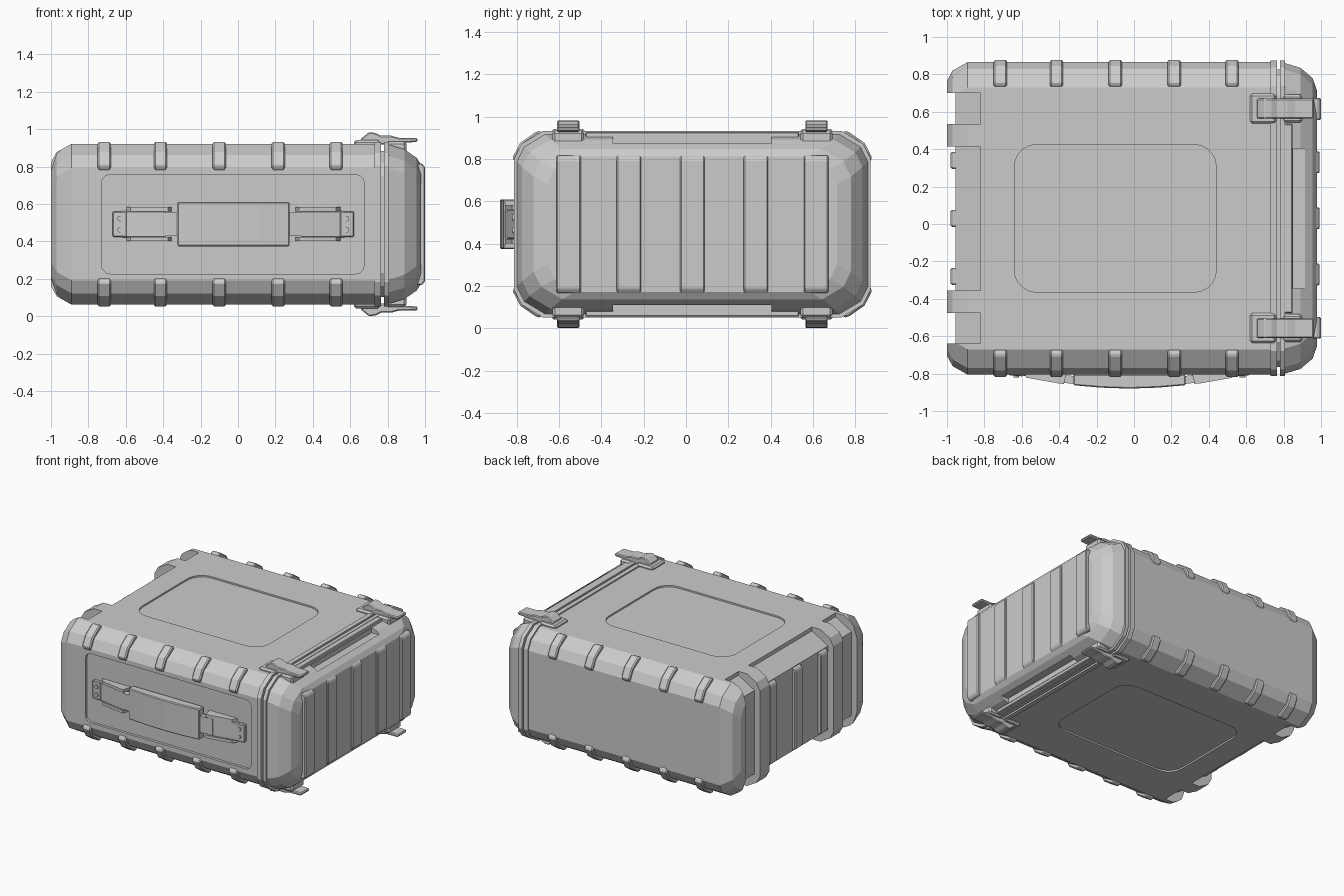
import bpy, bmesh, math

if "Cube" in bpy.data.objects:
    bpy.data.objects.remove(bpy.data.objects["Cube"])

CENTRE = (0, 0.03, 0.492)      # middle of the case; all parts are symmetric about it
HW, HH = 0.835, 0.43           # half depth and half height of the shell

grey = bpy.data.materials.new("case grey")
grey.diffuse_color = (0.6, 0.6, 0.6, 1)
grey.use_nodes = True
grey.node_tree.nodes["Principled BSDF"].inputs["Base Color"].default_value = grey.diffuse_color


def finish(name, bm, bevel=0):
    bmesh.ops.recalc_face_normals(bm, faces=bm.faces)
    me = bpy.data.meshes.new(name)
    bm.to_mesh(me)
    bm.free()
    me.materials.append(grey)
    ob = bpy.data.objects.new(name, me)
    ob.location = CENTRE
    bpy.context.collection.objects.link(ob)
    if bevel:
        m = ob.modifiers.new("bevel", 'BEVEL')
        m.width, m.segments = bevel, 1
    return ob


def skin(bm, rings):
    loops = [[bm.verts.new(p) for p in r] for r in rings]
    n = len(loops[0])
    for a, b in zip(loops, loops[1:]):
        for i in range(n):
            bm.faces.new((a[i], a[(i + 1) % n], b[(i + 1) % n], b[i]))
    bm.faces.new(loops[0])
    bm.faces.new(loops[-1])


def prism(name, pts, axis, a, b, bevel=0):
    """Extrude a 2D outline along one axis from a to b."""
    def place(p, t):
        return {'X': (t, p[0], p[1]), 'Y': (p[0], t, p[1]), 'Z': (p[0], p[1], t)}[axis]
    bm = bmesh.new()
    skin(bm, [[place(p, t) for p in pts] for t in (a, b)])
    return finish(name, bm, bevel)


def box(name, x, y, z, bevel=0):
    return prism(name, [(x[0], y[0]), (x[1], y[0]), (x[1], y[1]), (x[0], y[1])],
                 'Z', z[0], z[1], bevel)


def rounded(x0, x1, y0, y1, r, n=5):
    pts = []
    for cx, cy, q in ((x1 - r, y1 - r, 0), (x0 + r, y1 - r, 1),
                      (x0 + r, y0 + r, 2), (x1 - r, y0 + r, 3)):
        for i in range(n + 1):
            t = math.pi / 2 * (q + i / n)
            pts.append((cx + r * math.cos(t), cy + r * math.sin(t)))
    return pts


def section(x, iy, iz):
    """Chamfered shell cross-section, inset by iy and iz."""
    w, h = HW - iy, HH - iz
    q = [(w, h - 0.13), (w - 0.035, h - 0.06), (w - 0.135, h)]
    ring = q + [(-y, z) for y, z in q[::-1]] + [(-y, -z) for y, z in q] + \
        [(y, -z) for y, z in q[::-1]]
    return [(x, y, z) for y, z in ring]


def shell(name, stations):
    bm = bmesh.new()
    skin(bm, [section(*s) for s in stations])
    return finish(name, bm)


def cut(target, cutter):
    m = target.modifiers.new("cut", 'BOOLEAN')
    m.operation, m.solver, m.object = 'DIFFERENCE', 'EXACT', cutter
    bpy.context.view_layer.objects.active = target
    bpy.ops.object.modifier_apply(modifier=m.name)
    bpy.data.objects.remove(cutter)


# main shell, seam core and lid
body = shell("case_body", [(-1, .10, .10), (-.97, .045, .045), (-.89, 0, 0), (.735, 0, 0)])
shell("seam_core", [(.72, .04, .04), (.83, .04, .04)])
shell("body_rim", [(.73, -.008, -.01), (.765, -.008, -.01)])
shell("lid_rim", [(.78, -.008, -.01), (.808, -.008, -.01)])
lid = shell("lid", [(.808, .005, .005), (.89, .03, .03), (.955, .085, .075), (.978, .15, .11)])

# shallow panels in the top, bottom and front
panel = rounded(-.64, .44, -.395, .395, .12)
cut(body, prism("cutter", panel, 'Z', HH - .012, .6))
cut(body, prism("cutter", panel, 'Z', -.6, -HH + .012))
cut(body, prism("cutter", rounded(-.73, .675, -.265, .265, .045, 3), 'Y', -1, -HW + .02))

# pockets in the end wall, leaving raised corners and two ribs
pocket = [(-1.1, .6), (-.82, .6), (-.82, .40), (-.955, .32),
          (-.955, -.32), (-.82, -.40), (-.82, -.6), (-1.1, -.6)]
for a, b in ((-.67, -.505), (-.385, .385), (.505, .67)):
    cut(body, prism("cutter", pocket, 'Y', a, b))

# lid grooves beside a raised strip
for s in (1, -1):
    cut(lid, box("cutter", (.85, .915), (-.375, .375), sorted((s * .375, s * .6))))
    box("lid_strip", (.80, .848), (-.505, .505), sorted((s * .38, s * .437)), .005)


def end_rib(name, y, half, x_in, x_out, z):
    s = math.copysign(.015, x_out)
    prism(name, [(x_in, z), (x_out - s, z), (x_out, z - .02),
                 (x_out, .02 - z), (x_out - s, -z), (x_in, -z)],
          'Y', y - half, y + half, .006)


# upright ribs on the lid face and on the end wall
for y in (-.585, -.3, 0, .3, .585):
    end_rib("lid_rib", y, .058, .93, 1.0 if abs(y) > .5 else .993, .325)
for y in (-.31, 0, .31):
    end_rib("end_wall_rib", y, .045, -.93, -.98, .315)

# short ribs wrapping the long edges
wrap = [(.79, .285), (.83, .285), (.848, .305), (.848, .32), (.814, .385),
        (.735, .44), (.715, .44), (.70, .425), (.70, .37)]
for x in (-.715, -.415, -.1, .215, .525):
    for sy in (1, -1):
        for sz in (1, -1):
            prism("edge_rib", [(sy * y, sz * z) for y, z in wrap], 'X',
                  x - .035, x + .035, .008)

# latches, two above and two below
lever = [(.655, .455), (.70, .492), (.735, .488), (.765, .473), (.82, .473), (.86, .462),
         (.96, .46), (.96, .44), (.88, .435), (.82, .425), (.67, .425)]
for sy in (1, -1):
    for sz in (1, -1):
        y = sy * .587
        prism("latch_lever", [(x, sz * z) for x, z in lever], 'Y', y - .053, y + .053, .006)
        box("latch_base", (.62, .76), (y - .08, y + .08), sorted((sz * .41, sz * .45)), .012)
        box("latch_keeper", (.79, .90), (y - .075, y + .075), sorted((sz * .36, sz * .442)), .012)

# carrying handle on the front
HX = -.025
prism("handle_grip", [(HX - .3, -.835), (HX - .3, -.892), (HX - .15, -.905), (HX, -.91),
                      (HX + .15, -.905), (HX + .3, -.892), (HX + .3, -.835)],
      'Z', -.118, .118, .006)
for s in (1, -1):
    def side(pts):
        return [(HX + s * x, y) for x, y in pts]
    prism("handle_link", side([(.28, -.845), (.28, -.888), (.40, -.872), (.40, -.83)]),
          'Z', -.062, .062)
    prism("handle_strap", side([(.36, -.81), (.36, -.878), (.60, -.835), (.60, -.81)]),
          'Z', -.07, .07, .005)
    for z in (-.08, .08):
        prism("strap_loop", side([(.33, -.81), (.35, -.885), (.38, -.882), (.55, -.852), (.575, -.81)]),
              'Z', z - .011, z + .011)
    prism("handle_anchor", side([(.57, -.81), (.57, -.845), (.645, -.838), (.645, -.81)]),
          'Z', -.068, .068, .005)
    for z in (-.03, .03):
        prism("anchor_rivet", rounded(HX + s * .605 - .015, HX + s * .605 + .015,
                                      z - .015, z + .015, .015, 3), 'Y', -.85, -.81)
